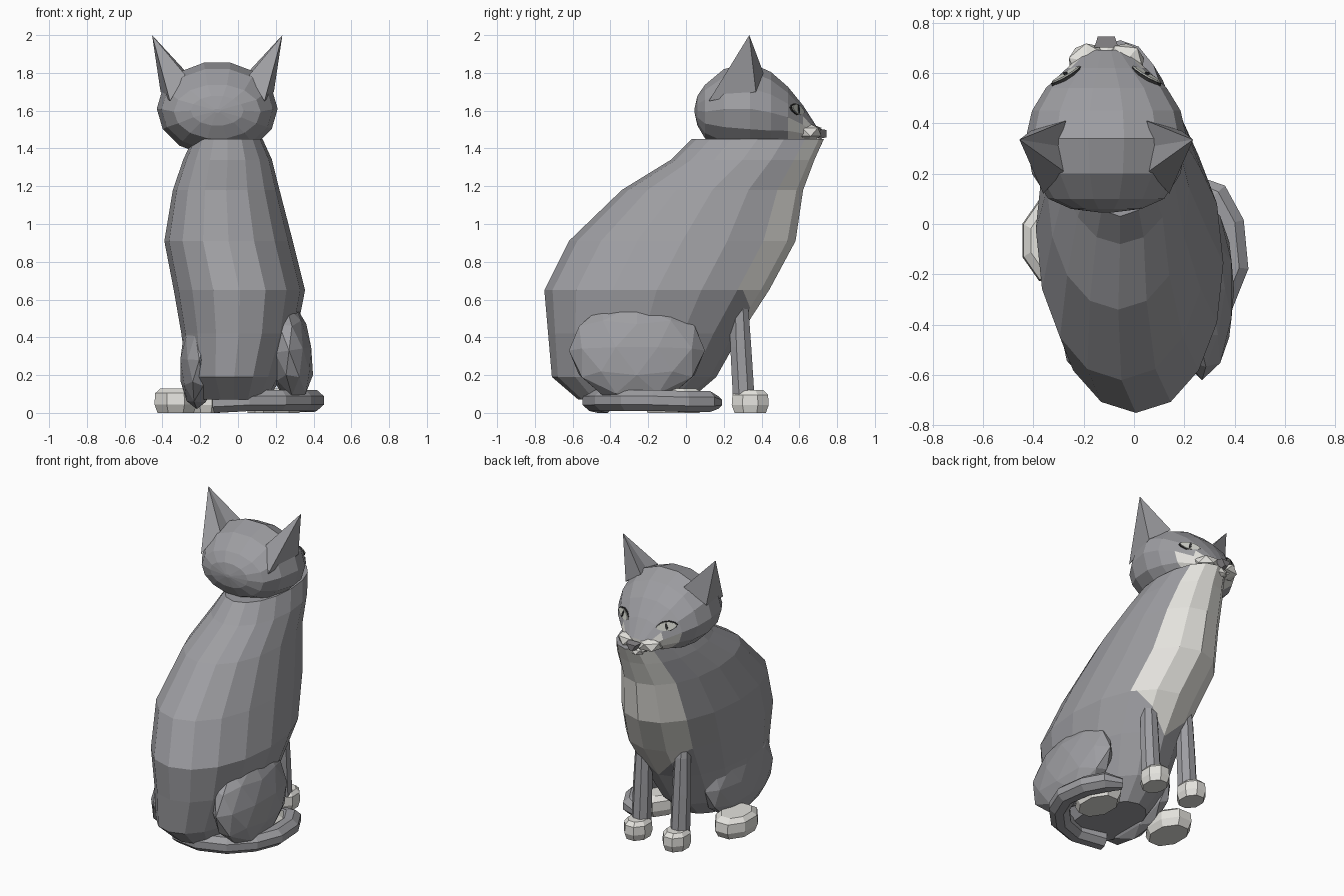
import bpy, bmesh, math
from mathutils import Vector, Matrix

if "Cube" in bpy.data.objects:
    bpy.data.objects.remove(bpy.data.objects["Cube"])


def material(name, rgb):
    m = bpy.data.materials.new(name)
    m.diffuse_color = (*rgb, 1)
    m.use_nodes = True
    m.node_tree.nodes["Principled BSDF"].inputs["Base Color"].default_value = m.diffuse_color
    return m


GREY = material("grey fur", (0.34, 0.34, 0.36))
WHITE = material("cream fur", (0.77, 0.76, 0.72))
NOSE = material("nose grey", (0.22, 0.21, 0.22))
EYE = material("pale eye", (0.62, 0.63, 0.58))
DARK = material("dark line", (0.03, 0.03, 0.03))
HX = -0.11  # head centre line


def finish(name, bm, mats, rule=None):
    bmesh.ops.recalc_face_normals(bm, faces=bm.faces)
    me = bpy.data.meshes.new(name)
    for m in mats:
        me.materials.append(m)
    if rule:
        for f in bm.faces:
            f.material_index = rule(f.calc_center_median(), f.normal)
    bm.to_mesh(me)
    bm.free()
    ob = bpy.data.objects.new(name, me)
    bpy.context.collection.objects.link(ob)
    return ob


def loft(name, rings, mats, rule=None, cuts=()):
    """Skin equal-length point rings, cap both ends, then cut colour borders."""
    bm = bmesh.new()
    vs = [[bm.verts.new(p) for p in r] for r in rings]
    n = len(vs[0])
    for a, b in zip(vs, vs[1:]):
        for i in range(n):
            j = (i + 1) % n
            bm.faces.new((a[i], a[j], b[j], b[i]))
    bm.faces.new(vs[0])
    bm.faces.new(vs[-1])
    for co, no, near in cuts:
        faces = [f for f in bm.faces if near(f.calc_center_median())]
        geom = set(faces) | {e for f in faces for e in f.edges} | {v for f in faces for v in f.verts}
        bmesh.ops.bisect_plane(bm, geom=list(geom), plane_co=co, plane_no=no)
    return finish(name, bm, mats, rule)


def oval(n, power=1.0, offset=0.0):
    out = []
    for i in range(n):
        t = 2 * math.pi * (i + offset) / n
        c, s = math.cos(t), math.sin(t)
        out.append((math.copysign(abs(c) ** power, c), math.copysign(abs(s) ** power, s)))
    return out


def blob(name, centre, size, mat, rot=None, subdiv=2):
    bm = bmesh.new()
    bmesh.ops.create_icosphere(bm, subdivisions=subdiv, radius=1)
    m = Matrix.Translation(centre) @ (rot or Matrix()) @ Matrix.Diagonal((*size, 1))
    bmesh.ops.transform(bm, matrix=m, verts=bm.verts)
    return finish(name, bm, [mat])


# Body: stacked horizontal rings (z, back y, front y, left x, right x)
body_rows = [
    (0.07, -0.57, 0.02, -0.20, 0.16), (0.19, -0.71, 0.16, -0.27, 0.23),
    (0.42, -0.73, 0.29, -0.30, 0.31), (0.65, -0.75, 0.44, -0.34, 0.355),
    (0.91, -0.62, 0.58, -0.39, 0.29), (1.18, -0.34, 0.62, -0.345, 0.22),
    (1.34, -0.08, 0.68, -0.29, 0.18), (1.45, 0.03, 0.73, -0.24, 0.13)]
body_rings = []
for z, y0, y1, x0, x1 in body_rows:
    cx, cy, rx, ry = (x0 + x1) / 2, (y0 + y1) / 2, (x1 - x0) / 2, (y1 - y0) / 2
    body_rings.append([(cx + rx * u, cy + ry * v, z) for u, v in oval(16, 0.96)])


# Pale chest: four front strips, ending in a V between the front legs
def chest_rule(c, n):
    if c.z < 0.42 or n.y < 0.2 or n.z > 0.9:
        return 0
    if c.z < 0.65:
        return 1 if abs(c.x) < (c.z - 0.42) else 0
    front = 0.44 + (c.z - 0.65) * 0.36
    return 1 if c.y > front - (0.17 if c.z < 1.25 else 0.15) else 0


v_cuts = [(Vector((0, 0, 0.42)), Vector((s, 0, -1)), lambda c: 0.42 < c.z < 0.65 and c.y > 0.1) for s in (1, -1)]
loft("body", body_rings, [GREY, WHITE], chest_rule, v_cuts)

# Head: rings from the nape to the muzzle (y, bottom z, top z, half width)
head_rows = [
    (0.045, 1.59, 1.61, 0.02), (0.06, 1.52, 1.68, 0.14), (0.10, 1.45, 1.74, 0.23), (0.20, 1.39, 1.825, 0.295),
    (0.34, 1.36, 1.86, 0.32), (0.45, 1.37, 1.81, 0.295), (0.54, 1.40, 1.73, 0.24),
    (0.62, 1.42, 1.63, 0.155), (0.69, 1.43, 1.52, 0.08)]
head_rings = [[(HX + w * u, y, (b + t) / 2 + (t - b) / 2 * v) for u, v in oval(14)]
              for y, b, t, w in head_rows]
loft("head", head_rings, [GREY, WHITE],
     lambda c, n: 1 if c.y > 0.56 and c.z < 1.53 else 0)

# Muzzle lobes, chin and nose
for s, side in ((-1, "left"), (1, "right")):
    blob(side + "_muzzle", (HX + s * 0.075, 0.645, 1.487), (0.085, 0.08, 0.05), WHITE,
         Matrix.Rotation(-s * 0.4, 4, 'Z'), 1)
blob("chin", (HX, 0.685, 1.437), (0.055, 0.04, 0.03), WHITE, subdiv=1)
nose_back = [(HX + x, 0.70, z) for x, z in ((-0.048, 1.505), (0.048, 1.505), (0.015, 1.45), (-0.015, 1.45))]
nose_front = [(HX + (x - HX) * 0.7, 0.745, 1.48 + (z - 1.48) * 0.7) for x, y, z in nose_back]
loft("nose", [nose_back, nose_front], [NOSE])

for s, side in ((-1, "left"), (1, "right")):
    # Ear: pyramid on a notched base
    bm = bmesh.new()
    base = [(0.16, 0.41, 1.80), (0.19, 0.31, 1.80), (0.17, 0.21, 1.79), (0.25, 0.12, 1.65), (0.30, 0.37, 1.70)]
    bv = [bm.verts.new((HX + s * x, y, z)) for x, y, z in base]
    tip = bm.verts.new((HX + s * 0.345, 0.335, 2.0))
    for i in range(5):
        bm.faces.new((bv[i], bv[(i + 1) % 5], tip))
    bm.faces.new(bv)
    finish(side + "_ear", bm, [GREY])

    # Eye: dark almond rim, pale eye and slit pupil, layered along the face normal
    normal = Vector((s * 0.45, 0.85, 0.22)).normalized()
    across = Vector((s * 0.85, -0.42, 0.2))
    across = (across - normal * across.dot(normal)).normalized()
    up = normal.cross(across) * s
    frame = Matrix((across, up, normal)).transposed()
    spot = Vector((HX + s * 0.155, 0.583, 1.603))
    for part, w, h, lift, mat in (("eye_rim", 0.070, 0.036, 0.0, DARK), ("eye", 0.064, 0.030, 0.006, EYE),
                                  ("pupil", 0.008, 0.026, 0.010, DARK)):
        almond = [(w * u, h * v * (1 - 0.3 * abs(u))) for u, v in oval(10)]
        rings = [[spot + frame @ Vector((a, b, d + lift)) for a, b in almond] for d in (-0.03, 0.010)]
        loft(side + "_" + part, rings, [mat])


# Paws: low bevelled ovals
def paw(name, x, y, rx, ry, h):
    rings = [[(x + rx * k * u, y + ry * k * v, z) for u, v in oval(8, 1, 0.5)]
             for z, k in ((0.0, 0.9), (h * 0.35, 1.06), (h * 0.8, 1.02), (h, 0.75))]
    loft(name, rings, [WHITE])


for side, fx, hx in (("left", -0.17, -0.33), ("right", 0.118, 0.23)):
    paw(side + "_front_paw", fx, 0.34, 0.08, 0.1, 0.12)
    paw(side + "_hind_paw", hx, -0.065, 0.115, 0.165, 0.13)
    # Front leg: slim tapered column
    rows = ((0.09, 0.305, 0.062), (0.35, 0.29, 0.06), (0.59, 0.28, 0.052), (0.68, 0.27, 0.04))
    loft(side + "_front_leg",
         [[(fx + r * u, y + r * v, z) for u, v in oval(8, 1, 0.5)] for z, y, r in rows], [GREY])

# Thighs: faceted ovals leaning in at the top
blob("right_thigh", (0.27, -0.26, 0.33), (0.125, 0.36, 0.28), GREY, Matrix.Rotation(-0.15, 4, 'Y'))
blob("left_thigh", (-0.205, -0.26, 0.28), (0.105, 0.35, 0.26), GREY, Matrix.Rotation(0.05, 4, 'Y'))

# Tail: flattened tube curling round the right side
path = [(-0.12, -0.44, 0.055), (0.06, -0.485, 0.065), (0.22, -0.43, 0.066), (0.335, -0.31, 0.066),
        (0.392, -0.17, 0.066), (0.375, 0.0, 0.06), (0.315, 0.11, 0.06), (0.23, 0.16, 0.055)]
path = [Vector(p) for p in path]
tail_rings = []
for i, p in enumerate(path):
    d = (path[min(i + 1, len(path) - 1)] - path[max(i - 1, 0)]).normalized()
    side = Vector((d.y, -d.x, 0)).normalized()
    r = 0.04 if i == len(path) - 1 else 0.068
    tail_rings.append([p + side * (r * u) + Vector((0, 0, r * 0.88 * v)) for u, v in oval(8, 1, 0.5)])
loft("tail", tail_rings, [GREY])
